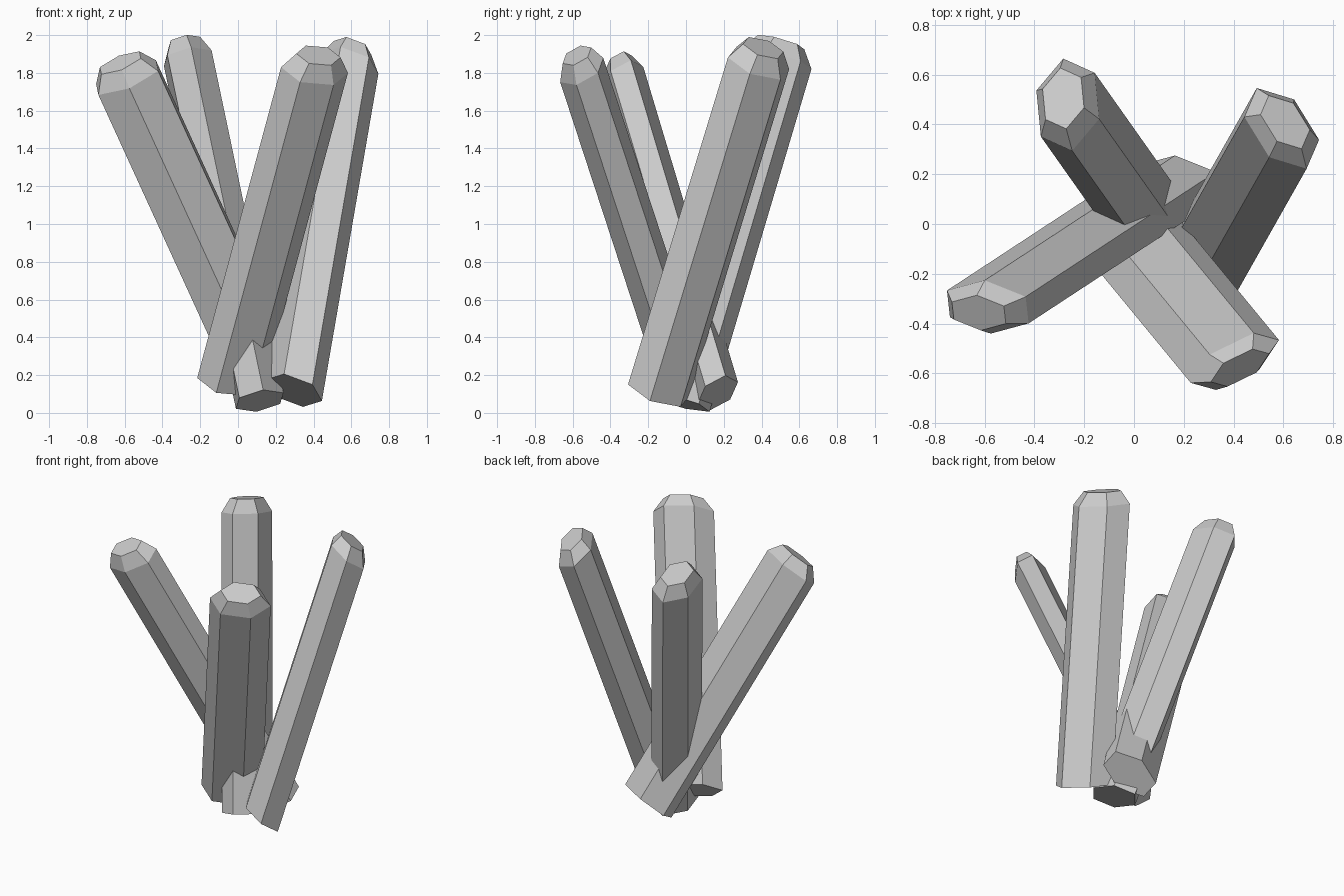
import bpy
import bmesh
from mathutils import Vector

cube = bpy.data.objects.get("Cube")
if cube:
    bpy.data.objects.remove(cube, do_unlink=True)

# Pale grey stone
stone = bpy.data.materials.new("pale_grey_stone")
stone.use_nodes = True
grey = (0.6, 0.6, 0.6, 1.0)
stone.diffuse_color = grey
stone.node_tree.nodes["Principled BSDF"].inputs["Base Color"].default_value = grey

CAP_RISE = 0.047   # cap height as a share of the shaft length
CAP_SCALE = 0.66   # cap size relative to the shaft


def crystal(name, base, shoulder, a, b):
    """Six-sided shaft with a chamfered tip; a and b are neighbouring corners."""
    base, shoulder, a, b = map(Vector, (base, shoulder, a, b))
    corners = [a, b, b - a, -a, -b, a - b]
    tip = shoulder + (shoulder - base) * CAP_RISE
    bm = bmesh.new()
    rings = [[bm.verts.new(centre + c * scale) for c in corners]
             for centre, scale in ((base, 1), (shoulder, 1), (tip, CAP_SCALE))]
    # Shaft sides and chamfer
    for low, high in zip(rings, rings[1:]):
        for i in range(6):
            j = (i + 1) % 6
            bm.faces.new((low[i], low[j], high[j], high[i]))
    # Flat ends
    bm.faces.new(rings[0])
    bm.faces.new(rings[-1])
    bmesh.ops.recalc_face_normals(bm, faces=bm.faces)
    mesh = bpy.data.meshes.new(name)
    bm.to_mesh(mesh)
    bm.free()
    mesh.materials.append(stone)
    obj = bpy.data.objects.new(name, mesh)
    bpy.context.collection.objects.link(obj)
    return obj


# Four shafts leaning apart from a shared foot
crystal("front_right_crystal", (0.177, 0.168, 0.106), (-0.587, -0.333, 1.775),
        (0.164, -0.066, 0.035), (0.152, 0.041, 0.092))
crystal("back_right_crystal", (0.115, -0.06, 0.064), (-0.266, 0.479, 1.878),
        (-0.018, 0.185, -0.058), (0.108, 0.128, -0.016))
crystal("front_left_crystal", (-0.039, -0.013, 0.17), (0.405, -0.552, 1.815),
        (0.177, 0.086, -0.015), (0.076, 0.114, 0.064))
crystal("back_left_crystal", (0.294, -0.145, 0.119), (0.593, 0.384, 1.851),
        (-0.1, 0.162, -0.031), (0.05, 0.116, -0.087))
